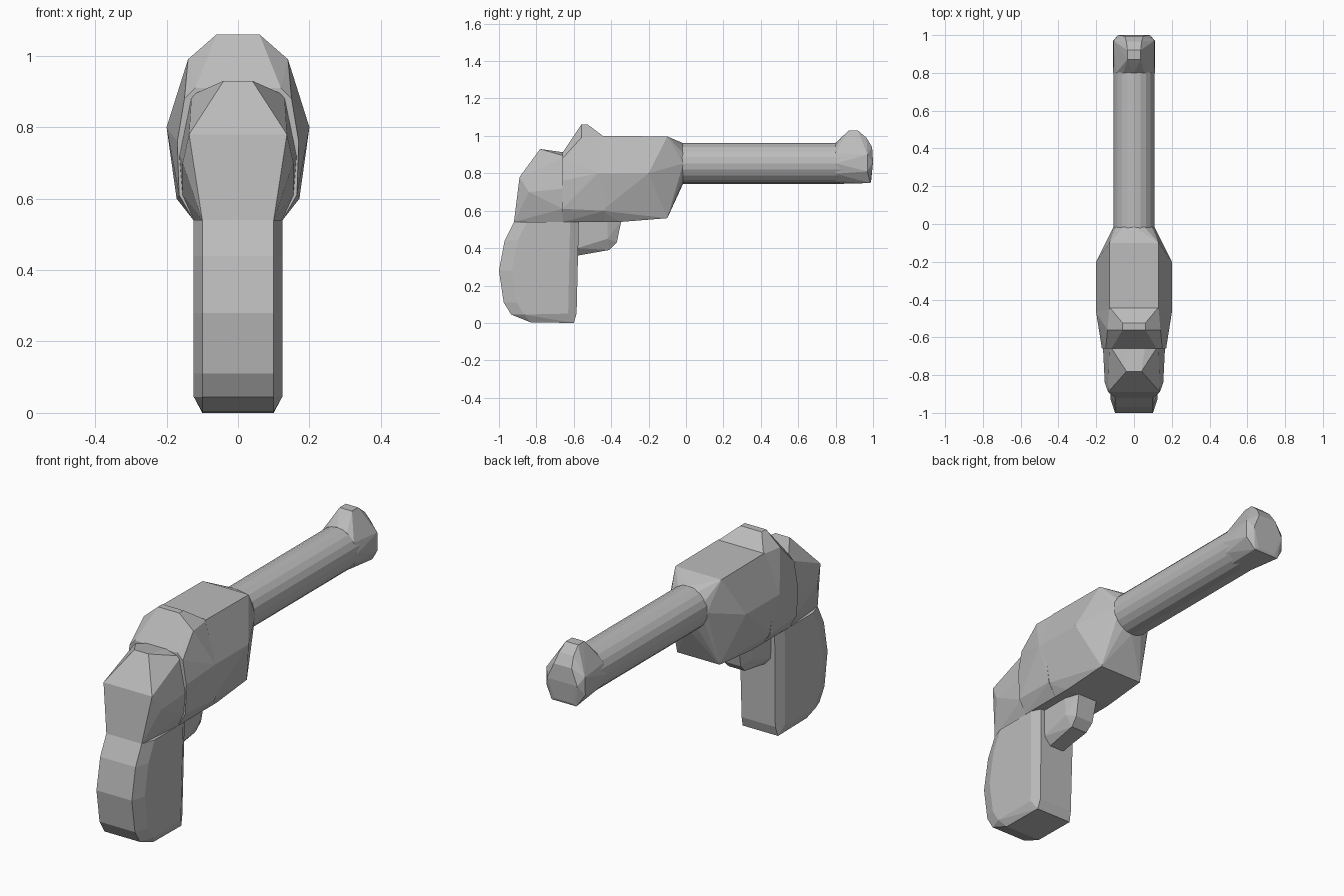
import bpy, bmesh, math
from mathutils import Matrix

cube = bpy.data.objects.get("Cube")
if cube:
    bpy.data.objects.remove(cube, do_unlink=True)

grey = bpy.data.materials.new("plain grey")
grey.use_nodes = True
colour = (0.5, 0.5, 0.5, 1)
grey.diffuse_color = colour
grey.node_tree.nodes["Principled BSDF"].inputs["Base Color"].default_value = colour


def finish(name, bm):
    bmesh.ops.recalc_face_normals(bm, faces=bm.faces)
    mesh = bpy.data.meshes.new(name)
    bm.to_mesh(mesh)
    bm.free()
    mesh.materials.append(grey)
    ob = bpy.data.objects.new(name, mesh)
    bpy.context.collection.objects.link(ob)
    return ob


def hull(name, rows):
    """Convex block from mirrored (half width, y, z) points."""
    bm = bmesh.new()
    for x, y, z in rows:
        for side in (-1, 1):
            bm.verts.new((side * x, y, z))
    res = bmesh.ops.convex_hull(bm, input=bm.verts)
    loose = {v for v in res["geom_interior"] + res["geom_unused"]
             if isinstance(v, bmesh.types.BMVert) and not v.link_faces}
    bmesh.ops.delete(bm, geom=list(loose), context='VERTS')
    bmesh.ops.dissolve_limit(bm, angle_limit=math.radians(2),
                             verts=bm.verts, edges=bm.edges)
    return finish(name, bm)


def ring(y, radius, height, count=12):
    """Half circle of points around the bore axis, for use in a hull."""
    return [(radius * math.sin(math.pi * i / count), y,
             height + radius * math.cos(math.pi * i / count))
            for i in range(count + 1)]


BORE = 0.853

# Grip: outline narrow at the back and front edges, wide in the middle
back = [(-0.92, 0.54), (-0.97, 0.44), (-1.0, 0.28), (-0.975, 0.11), (-0.935, 0.045)]
grip = [(0.1, y, z) for y, z in back]
grip += [(0.124, y + 0.07, z) for y, z in back]
grip += [(0.1, -0.83, 0.003), (0.1, -0.6, 0.0), (0.118, -0.63, 0.05),
         (0.095, -0.585, 0.05), (0.124, -0.62, 0.54), (0.1, -0.573, 0.54)]
hull("grip", grip)

# Rear of the frame, behind the cylinder
hull("rear_frame", [
    (0.1, -0.92, 0.54), (0.137, -0.89, 0.78), (0.04, -0.78, 0.93),
    (0.06, -0.64, 0.91), (0.13, -0.64, 0.89), (0.155, -0.84, 0.70),
    (0.165, -0.64, 0.72), (0.155, -0.66, 0.61), (0.125, -0.64, 0.54)])

# Raised block under the hammer
hull("hammer_block", [
    (0.06, -0.56, 1.06), (0.06, -0.525, 1.06), (0.13, -0.44, 0.997),
    (0.14, -0.56, 0.99), (0.12, -0.66, 0.91), (0.15, -0.66, 0.88),
    (0.2, -0.47, 0.80), (0.198, -0.43, 0.80), (0.17, -0.66, 0.76),
    (0.165, -0.66, 0.61), (0.125, -0.66, 0.54), (0.125, -0.44, 0.54),
    (0.172, -0.43, 0.60)])

# Main body, narrowing to the barrel
hull("main_body", [
    (0.13, -0.45, 1.0), (0.13, -0.1, 0.997), (0.2, -0.47, 0.80),
    (0.2, -0.2, 0.80), (0.17, -0.45, 0.60), (0.125, -0.45, 0.54),
    (0.12, -0.1, 0.56), (0.125, -0.35, 0.54)] + ring(-0.015, 0.108, BORE, 6))

# Trigger block
hull("trigger", [
    (0.04, -0.58, 0.36), (0.075, -0.58, 0.40), (0.045, -0.41, 0.39),
    (0.05, -0.37, 0.43), (0.075, -0.42, 0.45), (0.055, -0.345, 0.55),
    (0.08, -0.42, 0.55), (0.08, -0.58, 0.55)])

# Barrel
bm = bmesh.new()
turn = Matrix.Translation((0, 0.40, BORE)) @ Matrix.Rotation(math.pi / 2, 4, 'X')
bmesh.ops.create_cone(bm, cap_ends=True, segments=20, radius1=0.109,
                      radius2=0.109, depth=0.88, matrix=turn)
finish("barrel", bm)

# Muzzle with front sight
hull("muzzle", ring(0.8, 0.11, BORE, 6) + [
    (0.035, 0.87, 1.028), (0.035, 0.92, 1.028), (0.04, 0.965, 0.99),
    (0.108, 0.97, 0.90), (0.11, 0.97, 0.81), (0.07, 0.985, 0.748),
    (0.05, 0.995, 0.94), (0.085, 1.0, 0.86), (0.05, 0.99, 0.76)])
